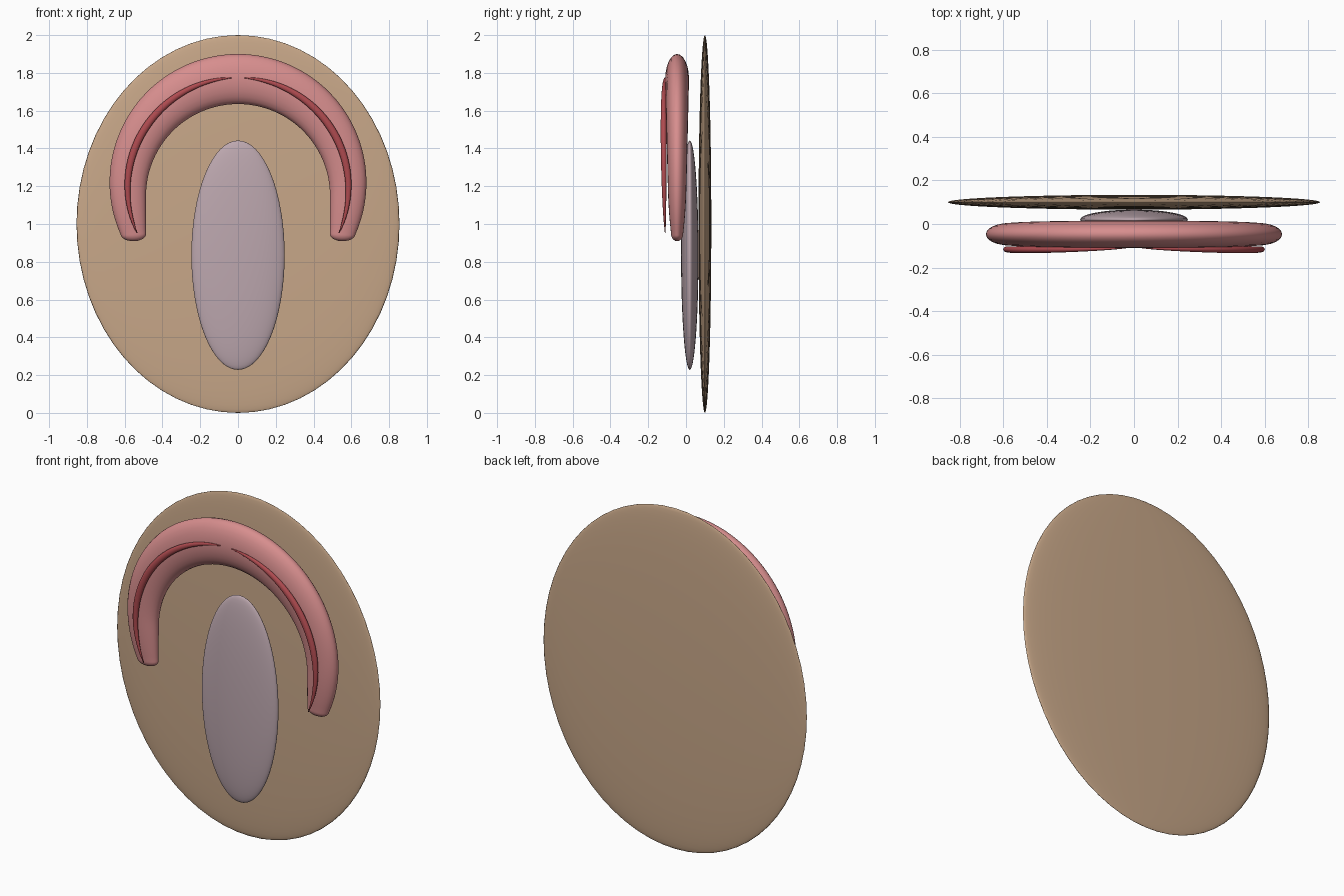
import bpy, bmesh
from math import sin, cos, pi, radians, sqrt
from mathutils import Vector

cube = bpy.data.objects.get("Cube")
if cube:
    bpy.data.objects.remove(cube, do_unlink=True)


def material(name, rgb):
    m = bpy.data.materials.new(name)
    m.use_nodes = True
    m.diffuse_color = (*rgb, 1)
    m.node_tree.nodes["Principled BSDF"].inputs["Base Color"].default_value = (*rgb, 1)
    return m


tan = material("tan", (0.58, 0.39, 0.25))
mauve = material("mauve", (0.51, 0.39, 0.43))
pink = material("pink", (0.68, 0.27, 0.27))
red = material("dark red", (0.43, 0.07, 0.08))


def ellipsoid(name, centre, radii, mat):
    bpy.ops.mesh.primitive_uv_sphere_add(segments=64, ring_count=32, location=centre)
    ob = bpy.context.object
    ob.name = name
    ob.scale = radii
    bpy.ops.object.transform_apply(location=False, rotation=False, scale=True)
    bpy.ops.object.shade_smooth()
    ob.data.materials.append(mat)


def sweep(name, sections, mat, sides=24):
    """Skin elliptical sections: (centre, in-plane half width vector, half depth)."""
    bm = bmesh.new()
    rings = []
    for c, w, d in sections:
        rings.append([bm.verts.new(c + w * cos(2 * pi * i / sides)
                                   + Vector((0, d * sin(2 * pi * i / sides), 0)))
                      for i in range(sides)])
    for a, b in zip(rings, rings[1:]):
        for i in range(sides):
            j = (i + 1) % sides
            bm.faces.new((a[i], a[j], b[j], b[i]))
    bm.faces.new(rings[0])
    bm.faces.new(rings[-1])
    bmesh.ops.recalc_face_normals(bm, faces=bm.faces)
    me = bpy.data.meshes.new(name)
    bm.to_mesh(me)
    bm.free()
    me.shade_smooth()
    me.materials.append(mat)
    bpy.context.collection.objects.link(bpy.data.objects.new(name, me))


# Thin backing disc and raised central oval
ellipsoid("backing_disc", (0, 0.1, 1.0), (0.855, 0.034, 1.0), tan)
ellipsoid("central_oval", (0, 0.02, 0.835), (0.247, 0.046, 0.607), mauve)


# Tapering arch between an outer and an inner arc, with rounded tips
def arch_section(a):
    s = -1 if a < 0 else 1
    inner_x = 0.487 * (sin(a) if abs(a) < pi / 2 else s)
    outer = Vector((0.68 * sin(a), -0.047, 1.22 + 0.68 * cos(a)))
    inner = Vector((inner_x, -0.047, 1.15 + 0.485 * cos(a)))
    half = (outer - inner) / 2
    return (outer + inner) / 2, half, half.length * 0.475


END = radians(114)
arch = [arch_section(END * (i / 32 - 1)) for i in range(65)]


def tip(section, reach):
    c, w, d = section
    down = Vector((-0.2 if c.x > 0 else 0.2, 0, -1)).normalized()
    out = []
    for k in range(1, 7):
        t = k / 6.2
        f = sqrt(1 - t * t)
        out.append((c + down * reach * t, w * f, d * f))
    return out


sweep("arch", tip(arch[0], 0.04)[::-1] + arch + tip(arch[-1], 0.04), pink)

# Slim curved ridges on the front of the arch
for side, name in ((1, "left_ridge"), (-1, "right_ridge")):
    sections = []
    for i in range(41):
        t = i / 40
        a = radians(3.5 + 110.5 * t)
        f = max(0.12, sin(pi * t) ** 0.6)
        radial = Vector((side * sin(a), 0, cos(a)))
        centre = radial * 0.585 + Vector((0, -0.109 - 0.009 * f, 1.19))
        sections.append((centre, radial * 0.02 * f, 0.016 * f))
    sweep(name, sections, red, 16)
